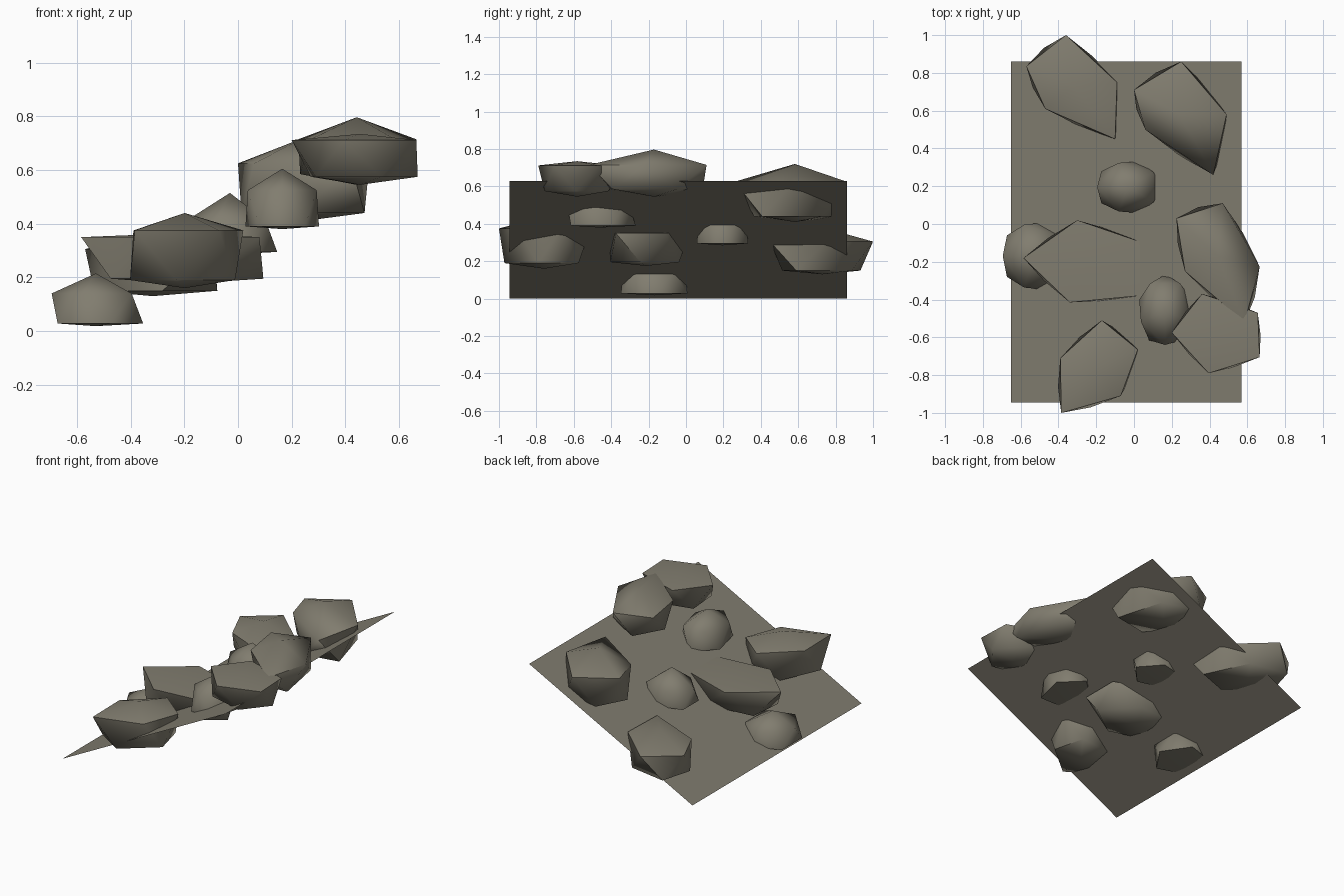
import bpy, bmesh, math
from mathutils import Vector

cube = bpy.data.objects.get("Cube")
if cube:
    bpy.data.objects.remove(cube, do_unlink=True)

# One stone colour for everything
stone = bpy.data.materials.new("grey_brown_stone")
stone.use_nodes = True
colour = (0.22, 0.205, 0.16, 1)
stone.diffuse_color = colour
shader = next(n for n in stone.node_tree.nodes if n.type == 'BSDF_PRINCIPLED')
shader.inputs["Base Color"].default_value = colour
shader.inputs["Roughness"].default_value = 0.9


def finish(name, bm, smooth_angle=None):
    """Turn a bmesh into a named object with the stone material."""
    mesh = bpy.data.meshes.new(name)
    bm.to_mesh(mesh)
    bm.free()
    mesh.materials.append(stone)
    obj = bpy.data.objects.new(name, mesh)
    bpy.context.collection.objects.link(obj)
    if smooth_angle:
        bpy.ops.object.select_all(action='DESELECT')
        obj.select_set(True)
        bpy.context.view_layer.objects.active = obj
        bpy.ops.object.shade_smooth_by_angle(angle=math.radians(smooth_angle))
    return obj


def rock(name, rim, base, middle, peak, spread=1.05, sag=0.02):
    """Faceted rock: five-sided rim, a lower ring turned half a step,
    a raised peak and a slightly sagging underside."""
    rim = [Vector(p) for p in rim]
    centre = sum(rim, Vector((0, 0))) / len(rim)
    bm = bmesh.new()

    def vert(p, z):
        return bm.verts.new((p.x, p.y, z))

    upper = [vert(p, middle) for p in rim]
    lower = []
    for a, b in zip(rim, rim[1:] + rim[:1]):
        lower.append(vert(centre + ((a + b) / 2 - centre) * spread, base))
    top, bottom = vert(centre, peak), vert(centre, base - sag)
    for i in range(len(rim)):
        j = (i + 1) % len(rim)
        bm.faces.new((top, upper[i], upper[j]))
        bm.faces.new((upper[j], upper[i], lower[i]))
        bm.faces.new((upper[j], lower[i], lower[j]))
        bm.faces.new((bottom, lower[j], lower[i]))
    bmesh.ops.recalc_face_normals(bm, faces=bm.faces)
    return finish(name, bm, 58)


def pebble(name, centre, radii, turn, base, middle, peak):
    """Small domed rock with a regular five-sided rim and a wider foot."""
    rim = []
    for i in range(5):
        a = math.radians(turn) + math.tau * i / 5
        rim.append((centre[0] + radii[0] * math.cos(a),
                    centre[1] + radii[1] * math.sin(a)))
    return rock(name, rim, base, middle, peak, spread=1.32, sag=0.01)


# Sloping ground sheet
bm = bmesh.new()
corners = [(-.65, -.945, 0), (.57, -.945, .63), (.57, .86, .63), (-.65, .86, 0)]
bm.faces.new([bm.verts.new(c) for c in corners])
finish("sloping_ground", bm)

# Large domed rocks
rock("back_right_rock",
     [(-.10, .45), (-.09, .75), (-.36, 1.0), (-.57, .835), (-.47, .61)],
     base=.15, middle=.305, peak=.38, spread=1.08)
rock("back_left_rock",
     [(.42, .26), (.49, .58), (.25, .86), (0, .71), (.06, .50)],
     base=.44, middle=.625, peak=.72, spread=1.08, sag=.03)
rock("upper_rock",
     [(.585, -.52), (.665, -.225), (.47, .11), (.225, .03), (.27, -.25)],
     base=.585, middle=.715, peak=.797, spread=1.08, sag=.04)
rock("front_rock",
     [(-.385, -1.0), (-.07, -.91), (.02, -.665), (-.17, -.51), (-.39, -.71)],
     base=.19, middle=.375, peak=.44, spread=1.08, sag=.03)

# Flat-topped rocks
rock("middle_flat_rock",
     [(-.585, -.18), (-.34, -.415), (.08, -.375), (.08, -.11), (-.30, .02)],
     base=.195, middle=.35, peak=.365)
rock("upper_flat_rock",
     [(.20, -.575), (.395, -.79), (.665, -.705), (.655, -.47), (.36, -.37)],
     base=.575, middle=.712, peak=.735, sag=.03)

# Small pebbles
pebble("low_pebble", (-.53, -.17), (.165, .175), 36, .028, .14, .215)
pebble("centre_pebble", (-.03, .195), (.165, .135), 36, .295, .41, .515)
pebble("front_pebble", (.165, -.46), (.135, .18), 54, .39, .525, .605)
